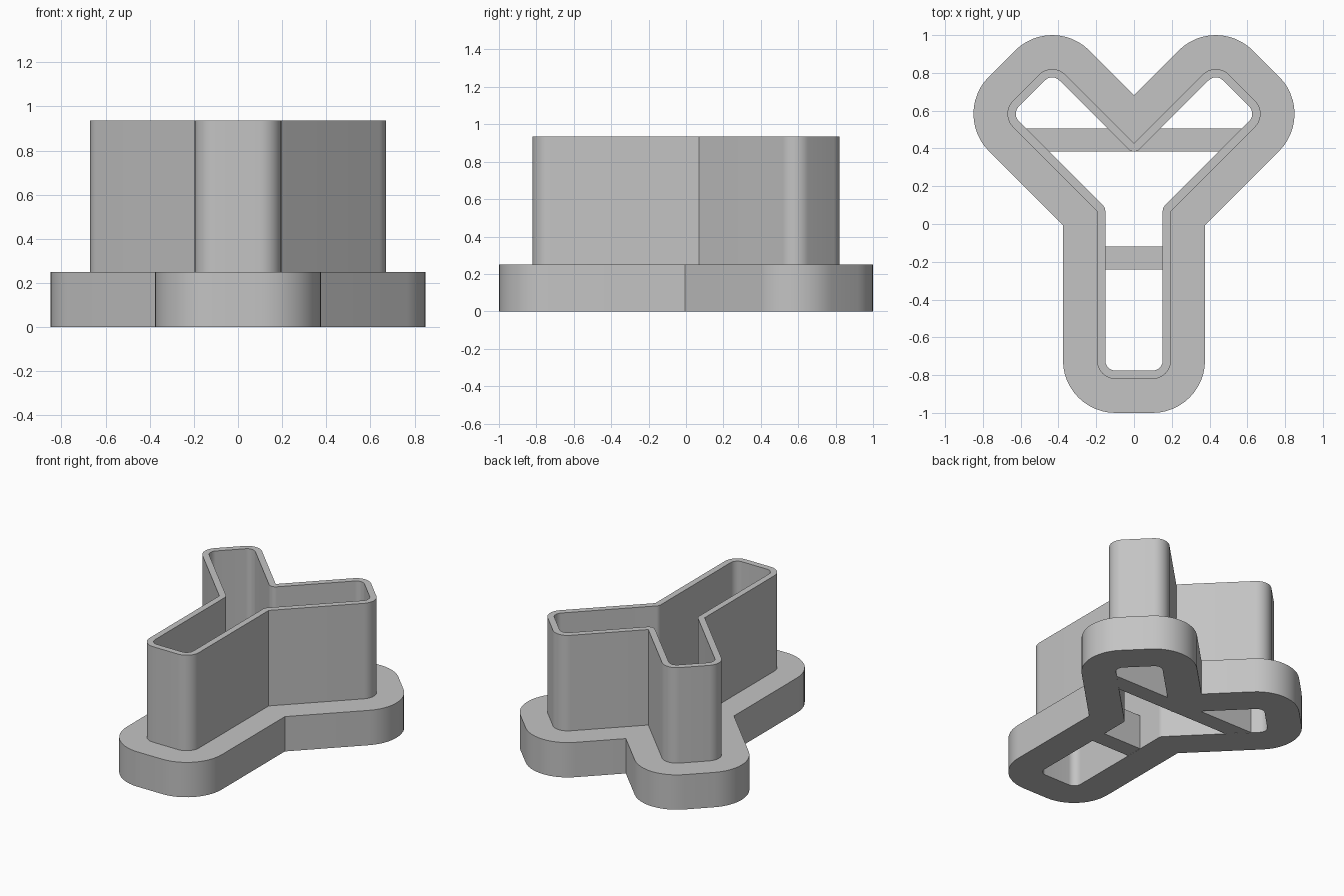
import bpy
import bmesh
from math import cos, sin, radians, sqrt
from mathutils import Vector

cube = bpy.data.objects.get("Cube")
if cube:
    bpy.data.objects.remove(cube)

# Rounding centres of the right half of the Y
STEM = Vector((0.098, -0.722))
TIP_LOW = Vector((0.572, 0.583))
TIP_TOP = Vector((0.433, 0.722))
LOW_C = TIP_LOW.y - TIP_LOW.x
TOP_C = TIP_TOP.y - TIP_TOP.x

# Distances from those centres to each outline
OPENING, WALL, FLANGE = 0.054, 0.098, 0.278
FLANGE_H, WALL_H = 0.25, 0.935
STEPS = 12

grey = bpy.data.materials.new("plain grey")
grey.use_nodes = True
colour = (0.55, 0.55, 0.55, 1)
grey.diffuse_color = colour
grey.node_tree.nodes["Principled BSDF"].inputs["Base Color"].default_value = colour


def arc(centre, radius, start, end):
    angles = [radians(start + (end - start) * i / STEPS) for i in range(STEPS + 1)]
    return [centre + radius * Vector((cos(a), sin(a))) for a in angles]


def outline(d):
    """Closed Y outline at distance d; the opening also gets rounded inner corners."""
    sharp = max(d, WALL)
    r = d - sharp
    x = STEM.x + sharp
    armpit = Vector((x, x + LOW_C - sharp * sqrt(2)))
    notch = Vector((0, TOP_C + sharp * sqrt(2)))
    half = (arc(STEM, d, -90, 0) + arc(armpit, r, 0, -45)
            + arc(TIP_LOW, d, -45, 45) + arc(TIP_TOP, d, 45, 135)
            + arc(notch, r, 135, 90))
    return half + [Vector((-p.x, p.y)) for p in reversed(half)]


def finish(bm, name):
    bmesh.ops.remove_doubles(bm, verts=bm.verts, dist=0.0001)
    bmesh.ops.recalc_face_normals(bm, faces=bm.faces)
    mesh = bpy.data.meshes.new(name)
    bm.to_mesh(mesh)
    bm.free()
    mesh.materials.append(grey)
    obj = bpy.data.objects.new(name, mesh)
    bpy.context.collection.objects.link(obj)
    return obj


# Cutter body: one closed skin through flange, wall and opening
bm = bmesh.new()
rings = []
for d, z in ((FLANGE, 0), (FLANGE, FLANGE_H), (WALL, FLANGE_H),
             (WALL, WALL_H), (OPENING, WALL_H), (OPENING, 0)):
    rings.append([bm.verts.new((p.x, p.y, z)) for p in outline(d)])
for a, b in zip(rings, rings[1:] + rings[:1]):
    for i in range(len(a)):
        j = (i + 1) % len(a)
        bm.faces.new((a[i], a[j], b[j], b[i]))
body = finish(bm, "cutter_body")
bpy.ops.object.select_all(action="DESELECT")
body.select_set(True)
bpy.context.view_layer.objects.active = body
bpy.ops.object.shade_smooth_by_angle(angle=radians(30))


def bar(name, y0, y1, x0, x1):
    """Bridge across the opening, its ends buried in the flange."""
    bm = bmesh.new()
    base = [bm.verts.new((x, y, 0.001)) for x, y in
            ((-x0, y0), (x0, y0), (x1, y1), (-x1, y1))]
    face = bm.faces.new(base)
    top = bmesh.ops.extrude_face_region(bm, geom=[face])["geom"]
    bmesh.ops.translate(bm, vec=(0, 0, FLANGE_H - 0.002),
                        verts=[v for v in top if isinstance(v, bmesh.types.BMVert)])
    finish(bm, name)


# Cross bars, the upper one following the slant of the arms
slant = (OPENING + WALL) / 2 * sqrt(2) - LOW_C
bar("stem_bar", -0.24, -0.12, 0.175, 0.175)
bar("arm_bar", 0.385, 0.505, 0.385 + slant, 0.505 + slant)
